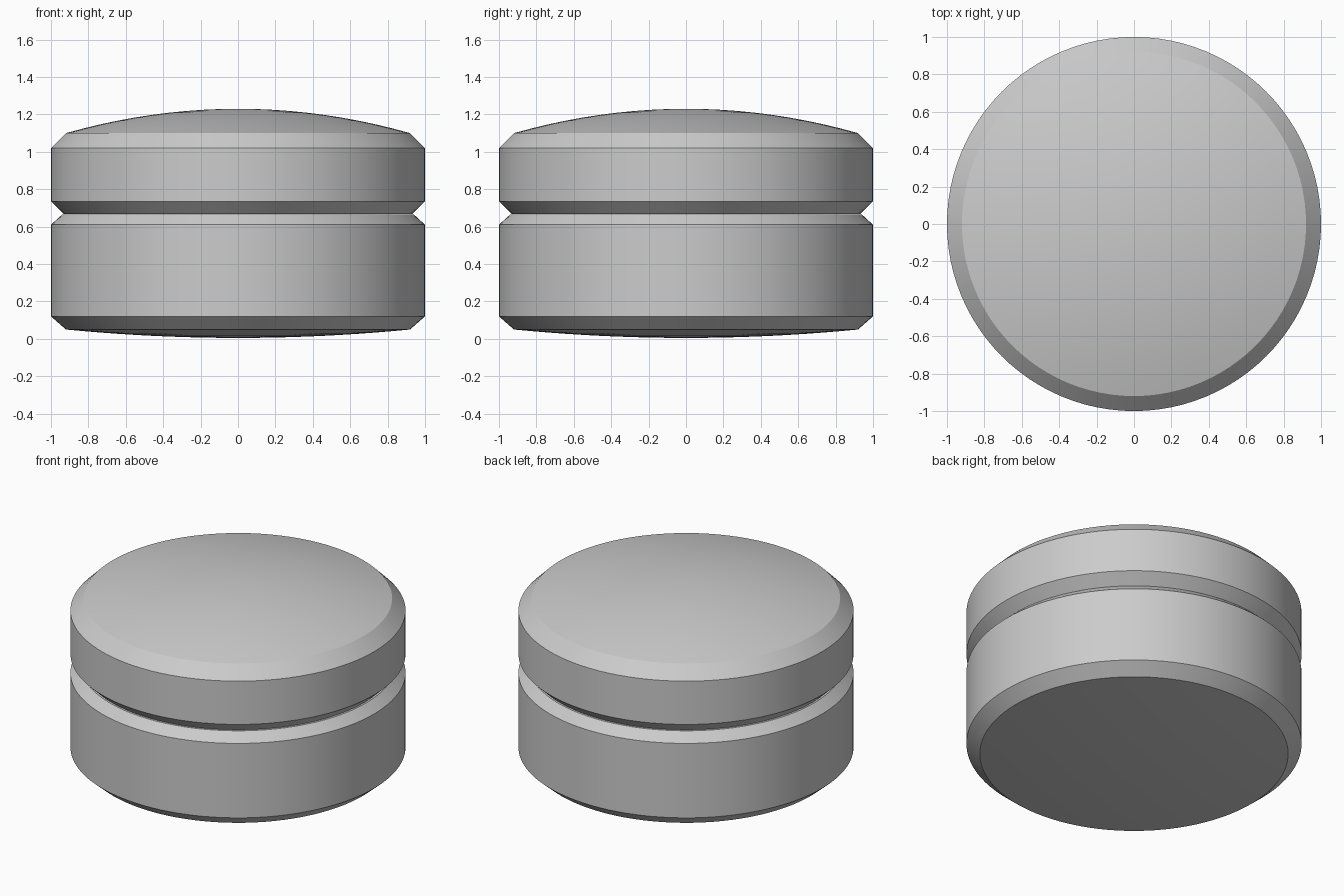
import bpy
import bmesh
import math

cube = bpy.data.objects.get("Cube")
if cube:
    bpy.data.objects.remove(cube, do_unlink=True)

grey = bpy.data.materials.new("light_grey")
grey.use_nodes = True
colour = (0.6, 0.6, 0.6, 1)
grey.diffuse_color = colour
grey.node_tree.nodes["Principled BSDF"].inputs["Base Color"].default_value = colour


def cap(radius, z_edge, z_centre, steps=10):
    """Shallow dome profile from the axis out to the rim."""
    return [(radius * i / steps,
             z_centre + (z_edge - z_centre) * (i / steps) ** 2)
            for i in range(steps + 1)]


def lathe(name, profile, sides=96):
    """Revolve a (radius, height) profile about the z axis."""
    bm = bmesh.new()
    verts = [bm.verts.new((r, 0, z)) for r, z in profile]
    edges = [bm.edges.new(pair) for pair in zip(verts, verts[1:])]
    bmesh.ops.spin(bm, geom=verts + edges, cent=(0, 0, 0), axis=(0, 0, 1),
                   angle=math.tau, steps=sides, use_duplicate=False)
    bmesh.ops.remove_doubles(bm, verts=bm.verts, dist=1e-4)
    bmesh.ops.dissolve_degenerate(bm, edges=bm.edges, dist=1e-5)
    bmesh.ops.recalc_face_normals(bm, faces=bm.faces)
    mesh = bpy.data.meshes.new(name)
    bm.to_mesh(mesh)
    bm.free()
    mesh.materials.append(grey)
    obj = bpy.data.objects.new(name, mesh)
    bpy.context.collection.objects.link(obj)
    bpy.ops.object.select_all(action='DESELECT')
    obj.select_set(True)
    bpy.context.view_layer.objects.active = obj
    bpy.ops.object.shade_smooth_by_angle(angle=math.radians(25))
    return obj


# Lower drum: gently bulging base, chamfered edges, flat top inside the groove
lathe("lower_drum", cap(0.92, 0.05, 0.005)
      + [(1, 0.12), (1, 0.61), (0.94, 0.665), (0, 0.665)])

# Upper lid: chamfered edges and a shallow domed top
lathe("upper_lid", [(0, 0.667), (0.93, 0.667), (1, 0.735), (1, 1.02)]
      + cap(0.92, 1.10, 1.23)[::-1])
